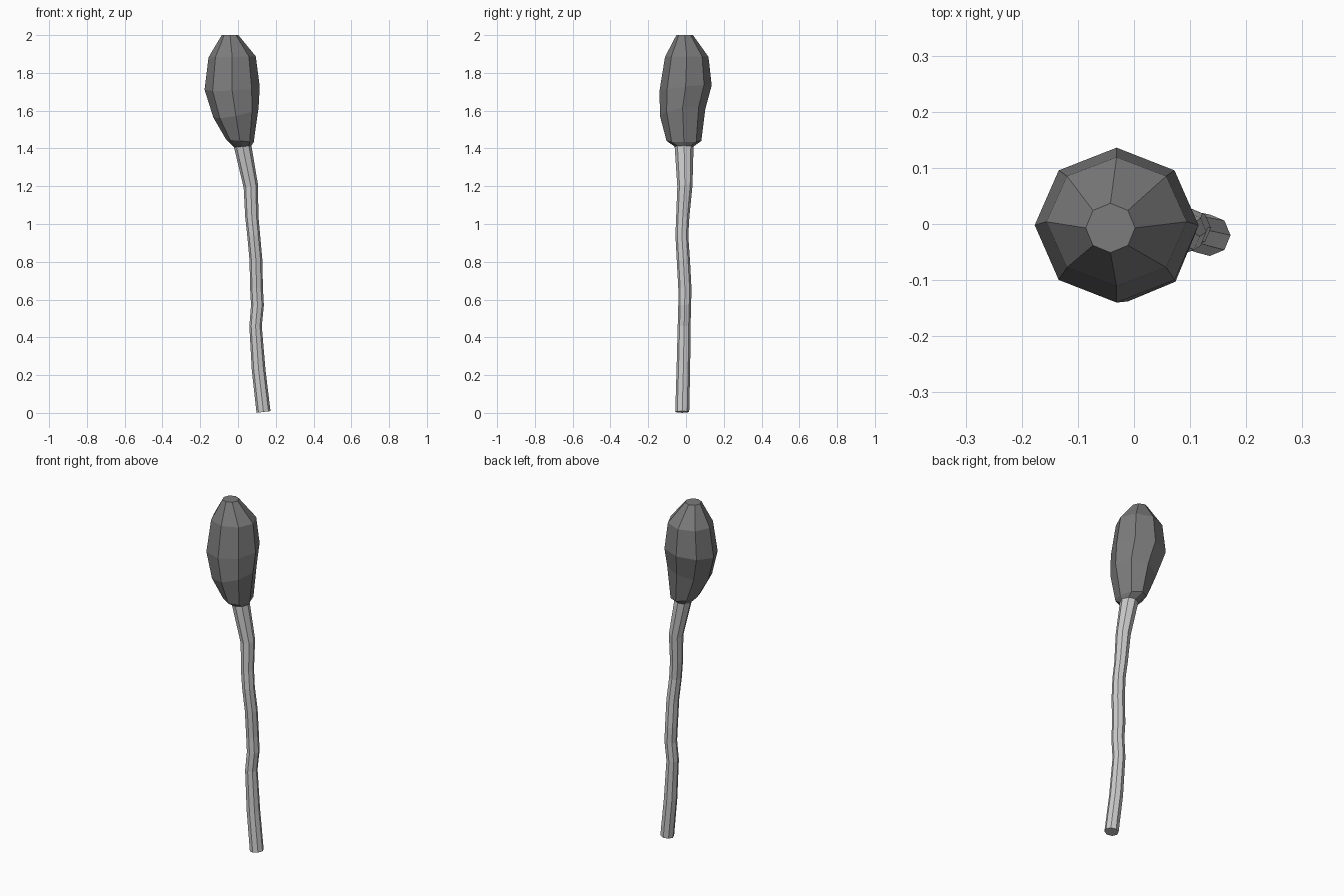
import bpy, bmesh
from math import sin, cos, pi

SIDES = 8


def loft(name, rings, cap_first, cap_last):
    """Skin rings of (x, y, z, rx, ry, slope_x, slope_y) into a faceted tube."""
    bm = bmesh.new()
    loops = []
    for x, y, z, rx, ry, sx, sy in rings:
        loop = []
        for i in range(SIDES):
            a = 2 * pi * i / SIDES
            dx, dy = rx * cos(a), ry * sin(a)
            loop.append(bm.verts.new((x + dx, y + dy, z + sx * dx + sy * dy)))
        loops.append(loop)
    for a, b in zip(loops, loops[1:]):
        for i in range(SIDES):
            j = (i + 1) % SIDES
            bm.faces.new((a[i], a[j], b[j], b[i]))
    if cap_first:
        bm.faces.new(loops[0][::-1])
    if cap_last:
        bm.faces.new(loops[-1])
    bmesh.ops.recalc_face_normals(bm, faces=bm.faces[:])
    mesh = bpy.data.meshes.new(name)
    bm.to_mesh(mesh)
    bm.free()
    obj = bpy.data.objects.new(name, mesh)
    bpy.context.collection.objects.link(obj)
    return obj


neck = (0.025, -0.010, 1.41, 0.046, 0.050, 0.10, 0.0)

# Wavering stalk, from the ground up to the head
loft("stalk", [
    (0.135, -0.020, 0.005, 0.037, 0.037, 0.12, 0.0),
    (0.109, -0.014, 0.23, 0.036, 0.036, 0.09, 0.0),
    (0.093, -0.010, 0.46, 0.033, 0.034, 0.0, 0.0),
    (0.103, -0.007, 0.57, 0.034, 0.034, 0.0, 0.0),
    (0.098, -0.006, 0.66, 0.034, 0.035, 0.0, 0.0),
    (0.095, -0.014, 0.81, 0.034, 0.035, 0.05, 0.0),
    (0.083, -0.022, 0.94, 0.034, 0.034, 0.08, 0.0),
    (0.073, -0.017, 1.04, 0.035, 0.035, 0.05, 0.0),
    (0.068, -0.006, 1.20, 0.038, 0.040, 0.20, 0.0),
    neck,
], True, False)

# Egg-shaped seed head
head = loft("seed_head", [
    neck,
    (0.010, -0.011, 1.44, 0.073, 0.092, -0.10, 0.0),
    (-0.011, -0.018, 1.59, 0.120, 0.120, 0.21, 0.15),
    (-0.031, -0.002, 1.72, 0.146, 0.138, 0.06, 0.10),
    (-0.031, 0.004, 1.885, 0.125, 0.115, 0.02, 0.0),
    (-0.042, -0.007, 2.00, 0.044, 0.044, 0.0, 0.0),
], False, True)

dark = bpy.data.materials.new("dark_grey")
dark.diffuse_color = (0.2, 0.2, 0.2, 1)
head.data.materials.append(dark)
